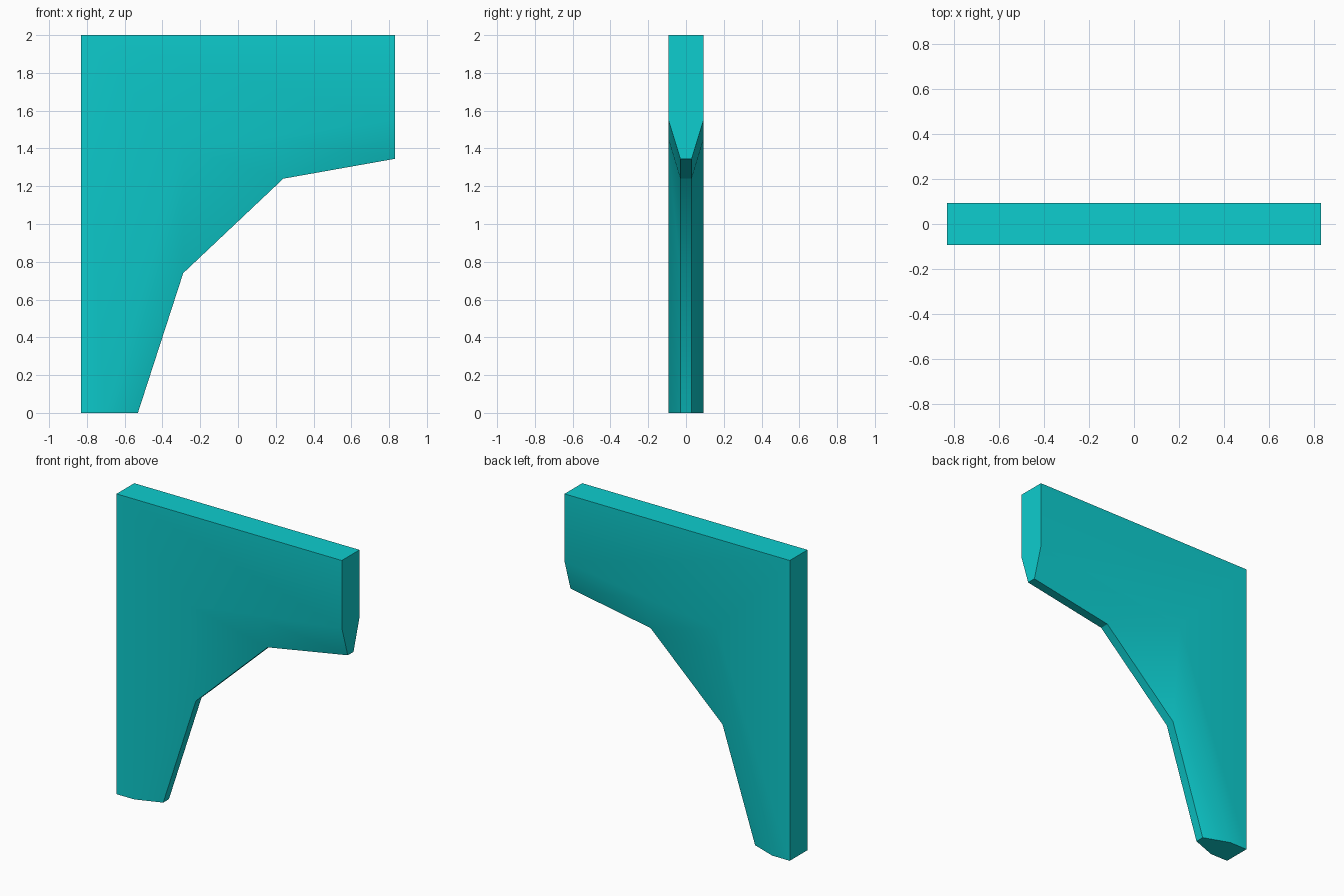
import bpy
import bmesh
import math

cube = bpy.data.objects.get("Cube")
if cube:
    bpy.data.objects.remove(cube, do_unlink=True)

# Single turquoise colour
mat = bpy.data.materials.new("turquoise")
mat.use_nodes = True
colour = (0.004, 0.61, 0.62, 1)
mat.diffuse_color = colour
mat.node_tree.nodes["Principled BSDF"].inputs["Base Color"].default_value = colour

HALF, THIN = 0.093, 0.03          # half thickness of the body and of the lower edge
back_corners = [(0.83, 2), (-0.83, 2), (-0.83, 0)]
shoulder = [(-0.70, 0), (-0.29, 1.40), (0.24, 1.45), (0.83, 1.55)]   # where the taper starts
rim = [(-0.53, 0), (-0.29, 0.74), (0.24, 1.24), (0.83, 1.345)]       # thin lower edge

bm = bmesh.new()


def row(points, y):
    return [bm.verts.new((x, y, z)) for x, z in points]


# Front and back sides: flat panel plus tapered strip
sides = []
for s in (-1, 1):
    c, sh, r = row(back_corners, s * HALF), row(shoulder, s * HALF), row(rim, s * THIN)
    bm.faces.new(c + sh)
    for i in range(len(sh) - 1):
        bm.faces.new((sh[i], r[i], r[i + 1], sh[i + 1]))
    sides.append((c, sh, r))
(fc, fs, fr), (bc, bs, br) = sides

# Top, outer upright face and stepped underside
for a, b in [(fc, bc), (fr, br)]:
    for i in range(len(a) - 1):
        bm.faces.new((a[i], a[i + 1], b[i + 1], b[i]))

# Foot and arm end caps
bm.faces.new((fc[2], fs[0], fr[0], br[0], bs[0], bc[2]))
bm.faces.new((fc[0], fs[3], fr[3], br[3], bs[3], bc[0]))

bmesh.ops.recalc_face_normals(bm, faces=bm.faces)
mesh = bpy.data.meshes.new("support_bracket")
bm.to_mesh(mesh)
bm.free()
mesh.materials.append(mat)
bracket = bpy.data.objects.new("support_bracket", mesh)
bpy.context.collection.objects.link(bracket)

# Soft taper, crisp outer edges
bpy.ops.object.select_all(action='DESELECT')
bracket.select_set(True)
bpy.context.view_layer.objects.active = bracket
bpy.ops.object.shade_smooth_by_angle(angle=math.radians(30))
